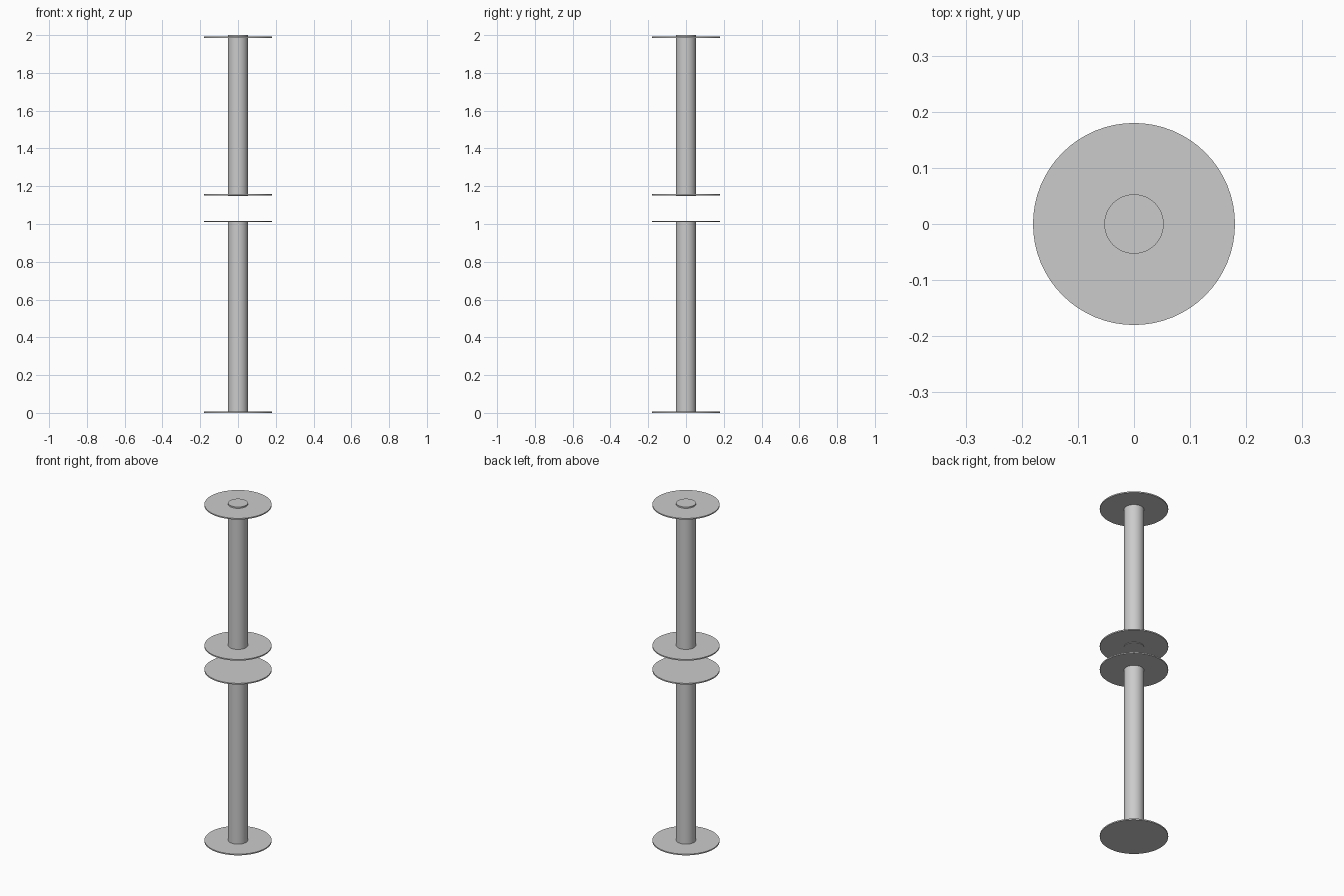
import bpy
import math

if "Cube" in bpy.data.objects:
    bpy.data.objects.remove(bpy.data.objects["Cube"])


def cylinder(name, radius, z0, z1, sides=64):
    """Upright smooth cylinder on the z axis between two heights."""
    bpy.ops.mesh.primitive_cylinder_add(
        vertices=sides, radius=radius, depth=z1 - z0,
        location=(0, 0, (z0 + z1) / 2))
    obj = bpy.context.object
    obj.name = name
    bpy.ops.object.shade_smooth_by_angle(angle=math.radians(35))
    return obj


SHAFT_R, FLANGE_R, THICK = 0.053, 0.18, 0.007

# Two shafts: (name, shaft bottom, shaft top, flange undersides)
sections = [
    ("lower", 0.001, 1.014, (0.0, 1.010)),
    ("upper", 1.148, 2.000, (1.151, 1.985)),
]

for name, bottom, top, flanges in sections:
    cylinder(f"{name}_shaft", SHAFT_R, bottom, top)
    # Thin round flanges near both shaft ends
    for end, z in zip(("bottom", "top"), flanges):
        cylinder(f"{name}_{end}_flange", FLANGE_R, z, z + THICK)
